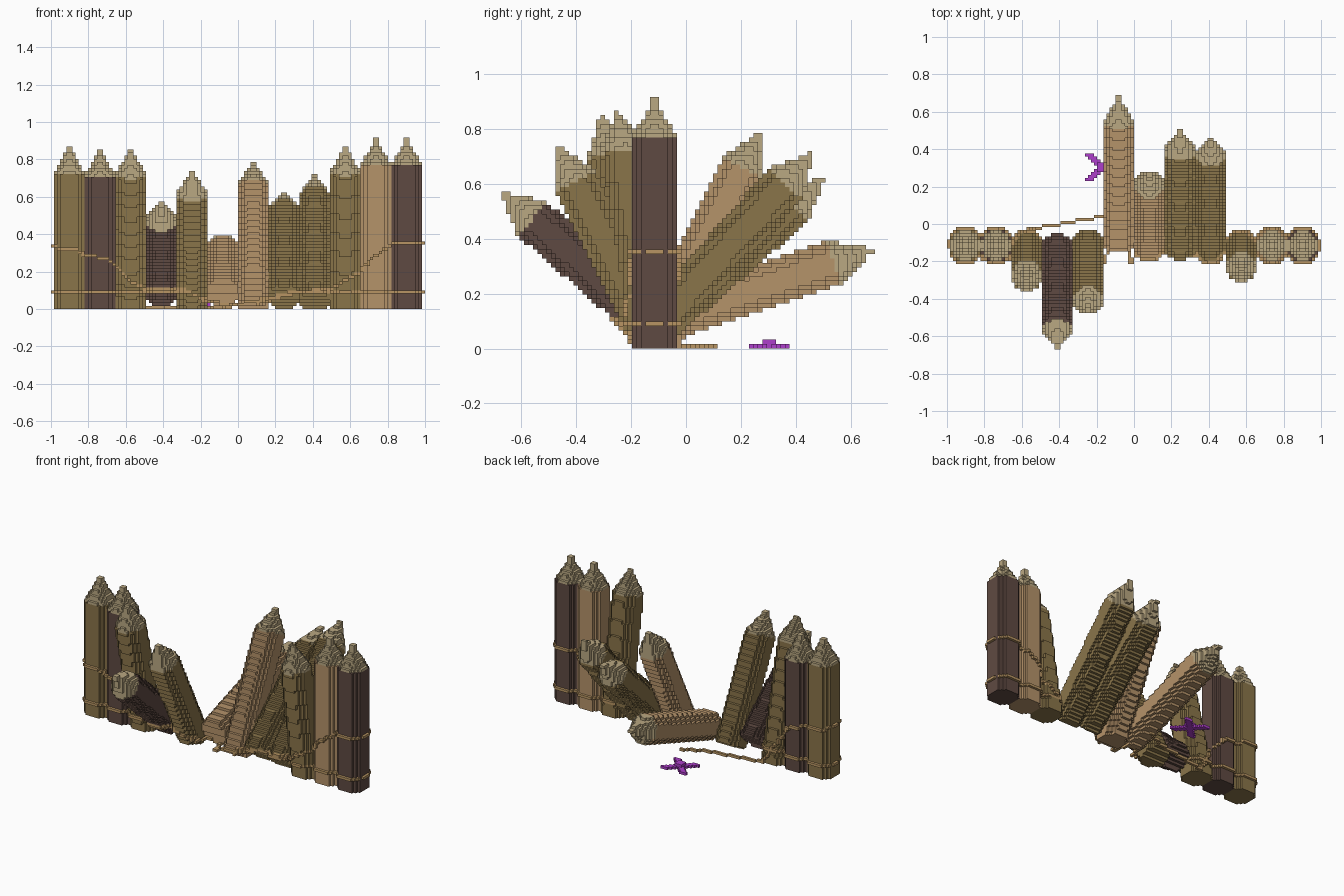
import bpy
import bmesh
import math
from itertools import product
from mathutils import Vector

cube = bpy.data.objects.get("Cube")
if cube:
    bpy.data.objects.remove(cube, do_unlink=True)

V = 1 / 61          # edge of one block
HALF = 5            # log half width, in blocks
POINT = 9           # length of a sharpened tip, in blocks


def material(name, hex_code):
    rgb = [int(hex_code[i:i + 2], 16) / 255 for i in (0, 2, 4)]
    lin = [c / 12.92 if c < 0.04 else ((c + 0.055) / 1.055) ** 2.4 for c in rgb]
    m = bpy.data.materials.new(name)
    m.use_nodes = True
    m.diffuse_color = (*lin, 1)
    m.node_tree.nodes["Principled BSDF"].inputs["Base Color"].default_value = (*lin, 1)
    return m


olive = material("olive wood", "8A754A")
tan = material("tan wood", "B5936A")
dark = material("dark wood", "5F4A42")
pale = material("pale cut wood", "BAA882")
hemp = material("rope", "B89563")
purple = material("purple", "AE3ECB")

AXES = [Vector(a) for a in ((1, 0, 0), (0, 1, 0), (0, 0, 1))]


def build_blocks(name, cells, mats):
    """Mesh of the exposed faces of a dict of cell -> material index."""
    bm = bmesh.new()
    verts = {}

    def vert(p):
        key = tuple(round(c) for c in p)
        if key not in verts:
            verts[key] = bm.verts.new(Vector(key) * V)
        return verts[key]

    for cell, mat in cells.items():
        for a, side in product(range(3), (0, 1)):
            n, u, w = AXES[a], AXES[(a + 1) % 3], AXES[(a + 2) % 3]
            beside = Vector(cell) + n * (2 * side - 1)
            if tuple(round(c) for c in beside) in cells:
                continue
            o = Vector(cell) + n * side
            ring = [o, o + u, o + u + w, o + w]
            if not side:
                ring.reverse()
            bm.faces.new([vert(p) for p in ring]).material_index = mat
    mesh = bpy.data.meshes.new(name)
    bm.to_mesh(mesh)
    bm.free()
    for m in mats:
        mesh.materials.append(m)
    obj = bpy.data.objects.new(name, mesh)
    bpy.context.collection.objects.link(obj)


occupied = {}       # (x, z) -> list of y filled by logs


def build_log(name, slot, mat, base, tip):
    """Octagonal log with a stepped point, leaning in the y-z plane."""
    by, bz = base[0] / V, base[1] / V
    ty, tz = tip[0] / V, tip[1] / V
    length = math.hypot(ty - by, tz - bz)
    dy, dz = (ty - by) / length, (tz - bz) / length
    left = 10 * slot - 60
    cells = {}
    for i, y, z in product(range(10), range(-45, 45), range(0, 58)):
        u = abs(i + 0.5 - HALF)
        py, pz = y + 0.5 - by, z + 0.5 - bz
        s = py * dy + pz * dz
        t = abs(py * dz - pz * dy)
        if not -1 <= s <= length:
            continue
        rest = length - s
        if rest > POINT:
            inside = max(u, t) <= HALF and u + t <= HALF * 1.45
        else:
            inside = math.hypot(u, t) <= max(0.75, HALF * rest / POINT + 0.3)
        if inside:
            cells[left + i, y, z] = int(rest <= POINT)
            occupied.setdefault((left + i, z), []).append(y)
    build_blocks(name, cells, [mat, pale])


# Row of palisade logs: wood, foot (y, z), tip (y, z)
UP = -7 * V
logs = [
    (olive, (UP, 0), (UP, .87)),
    (dark, (UP, 0), (UP, .855)),
    (olive, (-.11, 0), (-.31, .855)),
    (dark, (-.12, .09), (-.67, .57)),
    (olive, (-.11, .03), (-.47, .74)),
    (tan, (-.11, .095), (.68, .36)),
    (tan, (-.11, .01), (.27, .79)),
    (olive, (-.13, .07), (.5, .62)),
    (olive, (-.13, .05), (.46, .71)),
    (olive, (-.11, 0), (-.25, .87)),
    (tan, (UP, 0), (UP, .91)),
    (dark, (UP, 0), (UP, .91)),
]
for slot, (mat, foot, tip) in enumerate(logs):
    build_log("log_%d" % (slot + 1), slot, mat, foot, tip)


def line(cells, a, b):
    steps = max(1, round(max(abs(p - q) for p, q in zip(a, b))))
    for k in range(steps + 1):
        cells[tuple(round(p + (q - p) * k / steps) for p, q in zip(a, b))] = 0


def build_rope(name, keys, front, loose=()):
    """Rope through (x, z) keys, draped on the front or back of the logs."""
    cells, path = {}, []
    for (xa, za), (xb, zb) in zip(keys, keys[1:]):
        steps = max(1, round(max(abs(xb - xa), abs(zb - za)) / V))
        for k in range(steps + 1):
            x = math.floor((xa + (xb - xa) * k / steps) / V)
            z = max(0, math.floor((za + (zb - za) * k / steps) / V))
            ys = occupied.get((x, z))
            if abs(x + 0.5) > 60:
                y = -7
            elif ys:
                y = min(ys) - 1 if front else max(ys) + 1
            else:
                y = -13 if front else -1
            path.append((x, y, z))
    path += [tuple(math.floor(c / V) for c in p) for p in loose]
    for a, b in zip(path, path[1:]):
        line(cells, a, b)
    build_rope_cells = {c: 0 for c in cells if c[2] >= 0}
    build_blocks(name, build_rope_cells, [hemp])


# Sagging upper rope and the lower rope, front and back
build_rope("upper_rope_front", [
    (-1, .33), (-.88, .32), (-.82, .29), (-.7, .27), (-.57, .14), (-.5, .11),
    (-.3, .11), (-.17, .05), (-.06, .02), (.08, .04), (.3, .09), (.5, .11),
    (.6, .17), (.66, .2), (.7, .26), (.84, .355), (.99, .355)], True)
build_rope("lower_rope_front_right", [(.99, .085), (.3, .085), (.1, .03)], True)
build_rope("lower_rope_front_left", [(-1, .085), (-.25, .085), (-.17, .04)], True)
build_rope("upper_rope_back_left", [
    (-1, .33), (-.88, .32), (-.7, .27), (-.6, .12), (-.53, .01)], False,
    [(-.36, .01, .01), (-.17, .04, .01), (-.04, .11, .01)])
build_rope("upper_rope_back_right", [
    (.99, .355), (.84, .355), (.7, .26), (.6, .15), (.5, .08)], False)
build_rope("lower_rope_back_left", [(-1, .085), (-.5, .085)], False)
build_rope("lower_rope_back_right", [(.99, .085), (.5, .085)], False)

# Small star-shaped plant on the ground behind the row
star = {}
for dx, dy in product(range(-5, 6), range(-4, 5)):
    if abs(abs(dx) - abs(dy)) <= 1:
        star[dx - 11, dy + 18, 0] = 0
    if max(abs(dx), abs(dy)) <= 1:
        star[dx - 11, dy + 18, 1] = 0
build_blocks("ground_star", star, [purple])
